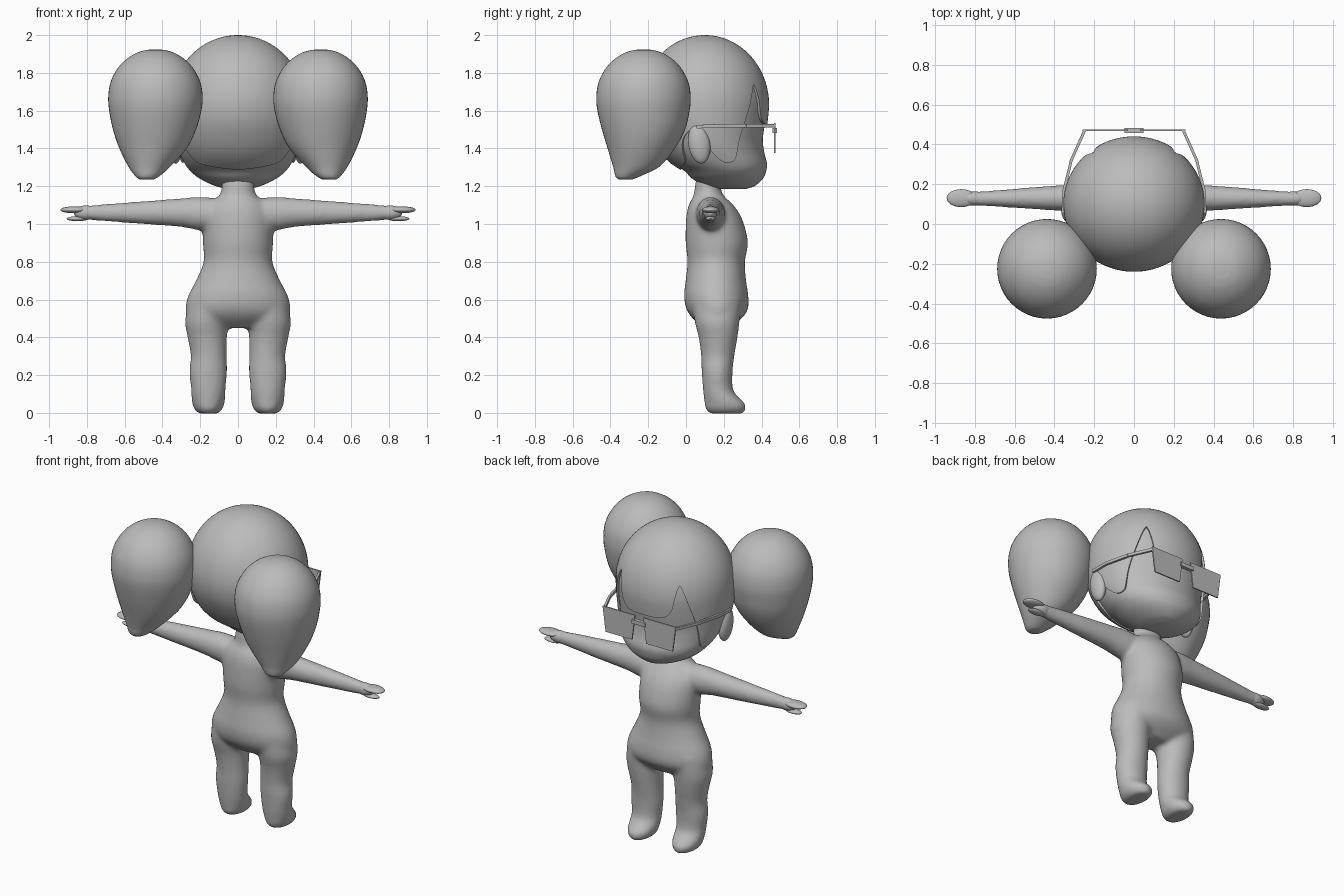
import bpy, bmesh, math
from mathutils import Vector, Matrix

if "Cube" in bpy.data.objects:
    bpy.data.objects.remove(bpy.data.objects["Cube"])

grey = bpy.data.materials.new("plain grey")
grey.diffuse_color = (0.5, 0.5, 0.5, 1)
grey.use_nodes = True
grey.node_tree.nodes["Principled BSDF"].inputs["Base Color"].default_value = grey.diffuse_color


def finish(name, bm, smooth=True):
    bmesh.ops.remove_doubles(bm, verts=bm.verts, dist=1e-5)
    bmesh.ops.recalc_face_normals(bm, faces=bm.faces)
    for f in bm.faces:
        f.smooth = smooth
    me = bpy.data.meshes.new(name)
    bm.to_mesh(me)
    bm.free()
    me.materials.append(grey)
    ob = bpy.data.objects.new(name, me)
    bpy.context.collection.objects.link(ob)
    return ob


def at(rows, t):
    """Smooth interpolation of a table of rows keyed by their first value."""
    n = len(rows)
    t = min(max(t, rows[0][0]), rows[-1][0])
    i = next((k for k in range(n - 1) if t <= rows[k + 1][0]), n - 2)

    def slope(k, c):
        a, b = rows[max(k - 1, 0)], rows[min(k + 1, n - 1)]
        return (b[c] - a[c]) / (b[0] - a[0])
    h = rows[i + 1][0] - rows[i][0]
    u = (t - rows[i][0]) / h
    out = [t]
    for c in range(1, len(rows[0])):
        p, q = rows[i][c], rows[i + 1][c]
        out.append((2*u**3 - 3*u*u + 1) * p + (u**3 - 2*u*u + u) * h * slope(i, c)
                   + (3*u*u - 2*u**3) * q + (u**3 - u*u) * h * slope(i + 1, c))
    return out


def loft(bm, rows, axis='Z', side=1, seg=48, sub=5, inset=0):
    """Skin ellipses (t, centre a, centre b, radius a, radius b) along an axis."""
    ts = [rows[i][0] + (rows[i + 1][0] - rows[i][0]) * k / sub
          for i in range(len(rows) - 1) for k in range(sub)] + [rows[-1][0]]
    rings = []
    for t in ts:
        _, a, b, ra, rb = at(rows, t)
        ra, rb = max(ra - inset, .002), max(rb - inset, .002)
        ring = []
        for k in range(seg):
            w = 2 * math.pi * k / seg
            p, q = a + ra * math.cos(w), b + rb * math.sin(w)
            co = (p, q, t) if axis == 'Z' else (t, p, q)
            ring.append(bm.verts.new((co[0] * side, co[1], co[2])))
        rings.append(ring)
    for r, s in zip(rings, rings[1:]):
        for k in range(seg):
            bm.faces.new((r[k], r[(k + 1) % seg], s[(k + 1) % seg], s[k]))
    bm.faces.new(rings[0])
    bm.faces.new(rings[-1])


def ellipsoid(bm, c, r, tilt=0):
    m = Matrix.Translation(c) @ Matrix.Rotation(tilt, 4, 'X') @ Matrix.Diagonal((*r, 1))
    bmesh.ops.create_uvsphere(bm, u_segments=28, v_segments=16, radius=1, matrix=m)


def bar(bm, p, q, w, h):
    p, q = Vector(p), Vector(q)
    d = q - p
    m = (Matrix.Translation((p + q) / 2) @ d.to_track_quat('X', 'Z').to_matrix().to_4x4()
         @ Matrix.Diagonal((d.length + w * .6, w, h, 1)))
    bmesh.ops.create_cube(bm, size=1, matrix=m)


# body: torso, legs and arms fused into one smooth skin
torso = [(.45, 0, .165, .14, .07), (.5, 0, .165, .26, .13), (.55, 0, .165, .278, .163),
         (.62, 0, .16, .264, .17), (.7, 0, .158, .223, .16), (.8, 0, .16, .182, .152),
         (.9, 0, .163, .186, .165), (1.0, 0, .153, .187, .154), (1.06, 0, .142, .18, .138),
         (1.11, 0, .13, .15, .112), (1.15, 0, .12, .1, .08), (1.2, 0, .115, .086, .068),
         (1.28, 0, .13, .09, .07)]
leg = [(-.004, .157, .215, .05, .09), (.02, .157, .21, .075, .107), (.05, .157, .205, .085, .107),
       (.08, .157, .188, .09, .093), (.12, .157, .17, .091, .08), (.22, .158, .165, .1, .082),
       (.3, .155, .168, .095, .088), (.4, .163, .17, .104, .103), (.48, .166, .165, .114, .118),
       (.6, .15, .165, .11, .13)]
arm = [(.05, .125, 1.05, .08, .08), (.2, .13, 1.055, .076, .088), (.3, .13, 1.06, .069, .076),
       (.5, .13, 1.06, .056, .061), (.7, .128, 1.06, .041, .046), (.83, .128, 1.06, .034, .035)]
bm = bmesh.new()
loft(bm, torso)
for s in (1, -1):
    loft(bm, leg, side=s)
    loft(bm, arm, 'X', side=s)
body = finish("body", bm)
m = body.modifiers.new("fuse", 'REMESH')
m.mode, m.voxel_size, m.use_smooth_shade = 'VOXEL', .012, True
m = body.modifiers.new("soften", 'SMOOTH')
m.factor, m.iterations = .5, 12

# hands: palm, flat upper fingers and lower thumb
bm = bmesh.new()
for s in (1, -1):
    ellipsoid(bm, (s * .805, .128, 1.06), (.065, .036, .038))
    ellipsoid(bm, (s * .868, .13, 1.075), (.073, .045, .018))
    ellipsoid(bm, (s * .85, .13, 1.028), (.057, .026, .013))
finish("hands", bm)

# head: skull table as (height, back y, front y, half width), dome on top
low = [(1.185, .15, .33, .07), (1.2, .09, .375, .13), (1.24, .02, .42, .215),
       (1.28, -.02, .437, .265), (1.32, -.08, .442, .295), (1.38, -.14, .427, .322),
       (1.45, -.185, .42, .34), (1.54, -.225, .432, .352)]
skull = [(z, 0, (b + f) / 2, x, (f - b) / 2) for z, b, f, x in low]
for k in range(13):
    a = math.pi / 2 * k / 12
    skull.append((1.63 + .37 * math.sin(a), 0, .1, .355 * math.cos(a), .34 * math.cos(a)))
bm = bmesh.new()
loft(bm, skull[:-2], seg=64, inset=.013)
finish("head", bm)

# hair cap: fringe, two pointed gaps, sideburns and nape follow a hairline by angle
hairline = [(0, 1.53), (20, 1.535), (29, 1.58), (33, 1.67), (37, 1.74), (41, 1.7), (50, 1.55),
            (59, 1.42), (68, 1.35), (78, 1.325), (87, 1.335), (92, 1.39), (97, 1.48),
            (104, 1.5), (116, 1.45), (130, 1.34), (150, 1.305), (180, 1.285)]
SEG, ROWS = 144, 36
bm = bmesh.new()
grid = []
for k in range(SEG):
    w = 2 * math.pi * k / SEG
    deg = math.degrees(min(w, 2 * math.pi - w))
    zl = at(hairline, deg)[1]
    col = []
    for r in range(ROWS + 1):
        z = 2 - (2 - zl) * (1 - math.cos(r / ROWS * math.pi / 2))
        if z > 1.63:
            f = math.sqrt(max(0, 1 - ((z - 1.63) / .37) ** 2))
            cy, rx, ry = .1, .355 * f, .34 * f
        else:
            _, _, cy, rx, ry = at(skull, z)
        col.append(bm.verts.new((rx * math.sin(w), cy + ry * math.cos(w), z)))
    grid.append(col)
for k in range(SEG):
    a, b = grid[k], grid[(k + 1) % SEG]
    for r in range(ROWS):
        bm.faces.new((a[r], a[r + 1], b[r + 1], b[r]))
hair = finish("hair_cap", bm)
m = hair.modifiers.new("thickness", 'SOLIDIFY')
m.thickness, m.offset = .016, -1
bpy.context.view_layer.objects.active = hair
hair.select_set(True)
bpy.ops.object.convert(target='MESH')
bpy.ops.object.shade_smooth_by_angle(angle=math.radians(50))

# pigtails: teardrops with the tip drifting back and outward
tail = [(1.235, .485, -.32, .035, .035), (1.25, .48, -.31, .06, .062), (1.3, .47, -.265, .108, .12),
        (1.4, .45, -.237, .178, .178), (1.5, .442, -.225, .22, .22), (1.6, .438, -.225, .244, .244),
        (1.67, .437, -.225, .25, .25), (1.75, .437, -.225, .238, .238), (1.82, .437, -.225, .203, .203),
        (1.87, .437, -.225, .157, .157), (1.905, .437, -.225, .102, .102),
        (1.92, .437, -.225, .055, .055), (1.925, .437, -.225, .012, .012)]
for s, n in ((1, "right"), (-1, "left")):
    bm = bmesh.new()
    loft(bm, tail, side=s)
    finish(n + "_pigtail", bm)
    bm = bmesh.new()
    ellipsoid(bm, (s * .33, .07, 1.425), (.036, .058, .106), .15)
    finish(n + "_ear", bm)

    # glasses: tapered rim with a thin lens
    bm = bmesh.new()
    corners = [(.03, 1.535), (.05, 1.375), (.237, 1.375), (.258, 1.535)]
    face = bm.faces.new([bm.verts.new((s * x, .47, z)) for x, z in corners])
    bmesh.ops.inset_region(bm, faces=[face], thickness=.026)
    lens_bm = bmesh.new()
    lens_bm.faces.new([lens_bm.verts.new(v.co) for v in face.verts])
    bmesh.ops.delete(bm, geom=[face], context='FACES_ONLY')
    for ob, t in ((finish(n + "_rim", bm, False), .028), (finish(n + "_lens", lens_bm, False), .008)):
        m = ob.modifiers.new("thickness", 'SOLIDIFY')
        m.thickness, m.offset = t, 0

# glasses bridge and folded temples
bm = bmesh.new()
bar(bm, (-.04, .47, 1.495), (.04, .47, 1.495), .024, .024)
for s in (1, -1):
    path = [(s * .25, .465, 1.52), (s * .315, .32, 1.52), (s * .352, .17, 1.52), (s * .357, .06, 1.515)]
    for p, q in zip(path, path[1:]):
        bar(bm, p, q, .014, .018)
finish("glasses_arms", bm, False)
